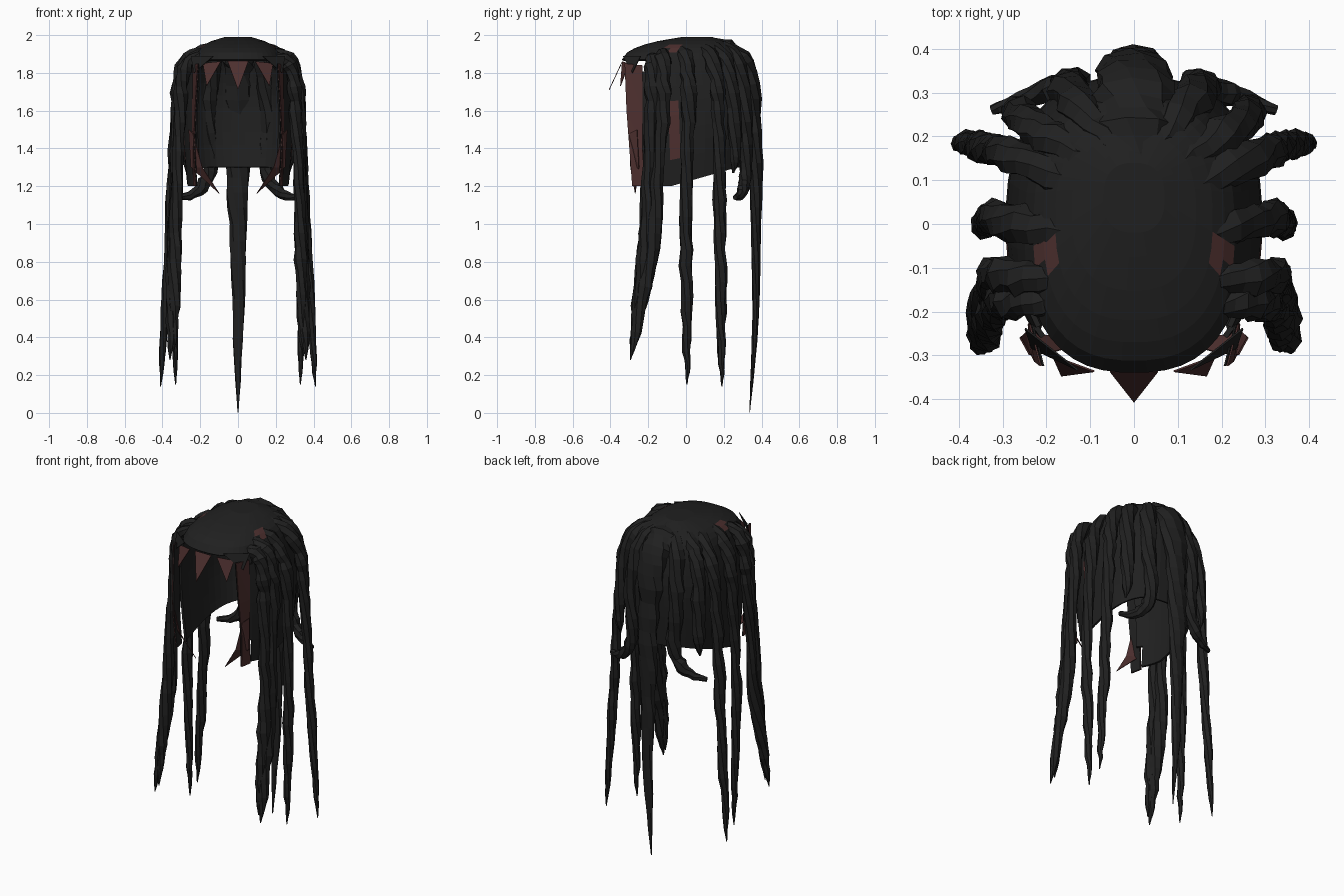
import bpy, bmesh, math, random
from mathutils import Vector

if "Cube" in bpy.data.objects:
    bpy.data.objects.remove(bpy.data.objects["Cube"])

random.seed(4)


def material(name, rgb):
    m = bpy.data.materials.new(name)
    m.diffuse_color = (*rgb, 1)
    m.use_nodes = True
    m.node_tree.nodes["Principled BSDF"].inputs["Base Color"].default_value = m.diffuse_color
    return m


DARK = material("charcoal hair", (0.0145, 0.0145, 0.0145))
RED = material("dark red scalp", (0.075, 0.029, 0.028))


def finish(bm, name, mats):
    bmesh.ops.recalc_face_normals(bm, faces=bm.faces[:])
    me = bpy.data.meshes.new(name)
    bm.to_mesh(me)
    bm.free()
    for m in mats:
        me.materials.append(m)
    ob = bpy.data.objects.new(name, me)
    bpy.context.collection.objects.link(ob)
    return ob


def spline(pts, t):
    """Catmull-Rom through 4D points."""
    i = min(int(t), len(pts) - 2)
    u = t - i
    p = [Vector(pts[max(0, min(len(pts) - 1, i + k))]) for k in (-1, 0, 1, 2)]
    return 0.5 * (2 * p[1] + (p[2] - p[0]) * u + (2 * p[0] - 5 * p[1] + 4 * p[2] - p[3]) * u * u
                  + (3 * p[1] - p[0] - 3 * p[2] + p[3]) * u ** 3)


def bridge(bm, rings):
    for a, b in zip(rings, rings[1:]):
        n = len(a)
        for s in range(n):
            t = (s + 1) % n
            bm.faces.new((a[s], a[t], b[t], b[s]))


def lock(name, pts, side=1, depth=0.85, sides=7, per=4):
    """A knobbly lock of hair through points (x, y, z, radius)."""
    pts = [(side * x, y, z, r) for x, y, z, r in pts]
    n = (len(pts) - 1) * per
    ctr = [spline(pts, k / per) for k in range(n + 1)]
    bm = bmesh.new()
    rings = []
    for k, q in enumerate(ctr):
        c = q.xyz
        tan = (ctr[min(n, k + 1)].xyz - ctr[max(0, k - 1)].xyz).normalized()
        ref = Vector((c.x, c.y, max(0, c.z - 1.5)))
        across = tan.cross(ref).normalized()
        out = across.cross(tan)
        r = max(q.w, 0.002)
        if 0 < k < n - 1:
            r *= random.uniform(0.86, 1.14)
            c = c + across * random.uniform(-0.005, 0.005)
        angles = [math.tau * s / sides + 0.2 * k for s in range(sides)]
        rings.append([bm.verts.new(c + across * r * math.cos(a) + out * r * depth * math.sin(a)) for a in angles])
    bridge(bm, rings)
    bm.faces.new(rings[0])
    bm.faces.new(rings[-1])
    return finish(bm, name, [DARK])


def hanging(name, side, root, wall, mid, tip, thick=0.03):
    """Lock combed from the crown over the dome, then hanging down to its tip."""
    root, wall, mid, end = Vector(root), Vector(wall), Vector(mid), Vector(tip[:2])
    top = 1.955 - root.length_squared
    pts = [(*root, top, .03), (*root.lerp(wall, .62), min(1.893, top - .03), .042),
           (*root.lerp(wall, .93), 1.76, .042), (*wall, 1.6, .038),
           (*wall.lerp(mid, .6), 1.3, .033), (*mid, .95, thick + .002)]
    for f, r in ((.42, thick), (.78, thick * .7), (1, .003)):
        pts.append((*mid.lerp(end, f), .95 + (tip[2] - .95) * f, r))
    lock(name, pts, side)


# Cap: stacked superellipse rings (z, half width, front y, back y)
PROFILE = [(1.99, .07, -.02, .14), (1.95, .18, -.22, .24), (1.87, .25, -.34, .30),
           (1.65, .29, -.335, .335), (1.42, .289, -.317, .332), (1.2, .27, -.30, .315)]
SEG = 44
bm = bmesh.new()
rows = []
for k in range(16):
    z, hx, yf, yb = spline(PROFILE, k / 3)
    row = []
    for s in range(SEG):
        a = math.tau * (s + .5) / SEG
        c, d = math.cos(a), math.sin(a)
        x = hx * math.copysign(abs(c) ** .8, c)
        y = (yf + yb) / 2 + (yb - yf) / 2 * math.copysign(abs(d) ** .8, d)
        # hem rises towards the back
        lift = .1 * max(0, min(1, (y + .08) / .35)) * max(0, 1.85 - z) / .65
        row.append(bm.verts.new((x, y, z + lift)))
    rows.append(row)
bm.faces.new(rows[0])
bridge(bm, rows)
# Face opening
gone = []
for f in bm.faces:
    c = f.calc_center_median()
    if c.y < -.1 and c.z < 1.86 and abs(c.x) < .225:
        gone.append(f)
bmesh.ops.delete(bm, geom=gone, context='FACES')
# Scalp shows at the temples and the parting
for f in bm.faces:
    c = f.calc_center_median()
    temple = abs(c.x) > .2 and -.09 < c.y < -.01 and 1.36 < c.z < 1.64
    parting = (abs(c.x) - .19) ** 2 + (c.y + .07) ** 2 < .035 ** 2 and c.z > 1.85
    if temple or parting:
        f.material_index = 1
cap = finish(bm, "hair_cap", [DARK, RED])
sol = cap.modifiers.new("thickness", 'SOLIDIFY')
sol.thickness = .012
sol.offset = -1
sol.material_offset = -1


def plate(name, pts, side=1, mat=RED, shift=0):
    """Thin strip of triangles."""
    bm = bmesh.new()
    v = [bm.verts.new((side * (x - shift), y, z)) for x, y, z in pts]
    for i in range(len(v) - 2):
        bm.faces.new(v[i:i + 3])
    ob = finish(bm, name, [mat])
    ob.modifiers.new("thickness", 'SOLIDIFY').thickness = .004


# Edge of the cheek hair, from the hairline to the jaw
CHEEK = [(.24, -.23, 1.84), (.215, -.325, 1.85), (.243, -.23, 1.6), (.228, -.315, 1.6),
         (.243, -.23, 1.4), (.236, -.3, 1.4), (.238, -.22, 1.2), (.225, -.285, 1.2)]
# Pointed sideburn curving in towards the chin
SIDEBURN = [(.262, -.26, 1.5), (.24, -.3, 1.48), (.25, -.25, 1.3), (.19, -.295, 1.3), (.1, -.27, 1.16)]

# Pointed tufts on the hairline, cheek hair and locks, mirrored
plate("centre_tuft", [(-.055, -.335, 1.86), (.055, -.335, 1.86), (0, -.405, 1.71)])
for side, tag in ((1, "right"), (-1, "left")):
    plate(f"side_tuft_{tag}", [(.09, -.335, 1.86), (.185, -.3, 1.85), (.165, -.345, 1.73)], side)
    plate(f"fringe_corner_{tag}", [(.13, -.335, 1.89), (.25, -.24, 1.89), (.235, -.285, 1.8)], side, DARK)
    plate(f"cheek_hair_{tag}", CHEEK, side)
    plate(f"cheek_hair_inside_{tag}", CHEEK, side, DARK, .006)
    plate(f"sideburn_{tag}", SIDEBURN, side)
    hanging(f"front_lock_{tag}", side, (.17, -.13), (.325, -.12), (.335, -.17), (.36, -.295, .28), .04)
    hanging(f"temple_lock_{tag}", side, (.19, -.18), (.305, -.18), (.33, -.215), (.34, -.285, .32), .036)
    hanging(f"side_lock_{tag}", side, (.06, -.04), (.325, .015), (.345, .0), (.33, .005, .15))
    hanging(f"rear_side_lock_{tag}", side, (.06, .06), (.32, .17), (.36, .18), (.41, .19, .14))
    lock(f"short_lock_{tag}", [(.06, .12, 1.955, .03), (.18, .19, 1.9, .042), (.25, .24, 1.75, .042),
                               (.27, .26, 1.4, .035), (.27, .25, 1.27, .006)], side, per=5)
    lock(f"curled_lock_{tag}", [(.04, .17, 1.95, .03), (.12, .265, 1.88, .045), (.155, .315, 1.6, .042),
                                (.14, .32, 1.32, .038), (.21, .3, 1.175, .032), (.325, .26, 1.14, .014)], side, per=5)

# Thick lock down the middle of the back
lock("back_lock", [(0, .08, 1.945, .06), (0, .22, 1.925, .09), (0, .33, 1.8, .08), (0, .37, 1.4, .066),
                   (0, .37, 1.0, .052), (0, .368, .5, .034), (0, .337, .002, .003)], depth=.58, sides=8, per=5)
